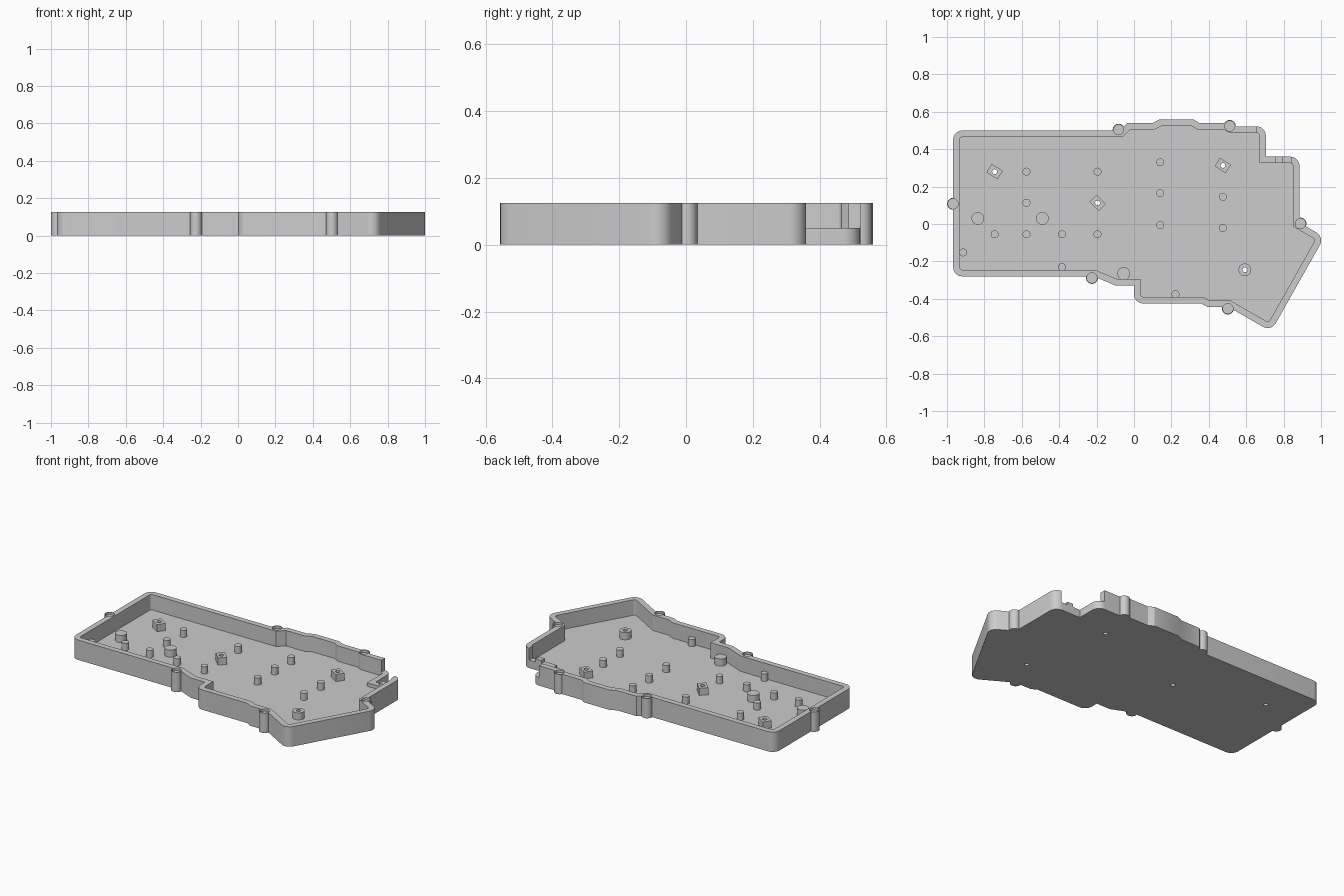
import bpy, bmesh, math
from mathutils import Vector, Matrix

if "Cube" in bpy.data.objects:
    bpy.data.objects.remove(bpy.data.objects["Cube"])

HEIGHT, FLOOR, WALL, POST_TOP = 0.125, 0.028, 0.035, 0.073
NOTCH_Z = 0.05

grey = bpy.data.materials.new("case grey")
grey.use_nodes = True
grey.diffuse_color = (0.604, 0.604, 0.604, 1)
bsdf = next(n for n in grey.node_tree.nodes if n.type == "BSDF_PRINCIPLED")
bsdf.inputs["Base Color"].default_value = grey.diffuse_color


def finish(bm, name):
    bmesh.ops.recalc_face_normals(bm, faces=bm.faces)
    mesh = bpy.data.meshes.new(name)
    bm.to_mesh(mesh)
    bm.free()
    mesh.materials.append(grey)
    ob = bpy.data.objects.new(name, mesh)
    bpy.context.collection.objects.link(ob)
    return ob


def add_cyl(bm, x, y, r, z0, z1, sides=32):
    bmesh.ops.create_cone(bm, cap_ends=True, segments=sides, radius1=r, radius2=r,
                          depth=z1 - z0, matrix=Matrix.Translation((x, y, (z0 + z1) / 2)))


def add_box(bm, x, y, sx, sy, z0, z1, turn=0):
    bmesh.ops.create_cube(bm, size=1, matrix=Matrix.Translation((x, y, (z0 + z1) / 2))
                          @ Matrix.Rotation(math.radians(turn), 4, "Z")
                          @ Matrix.Diagonal((sx, sy, z1 - z0, 1)))


def activate(ob):
    bpy.ops.object.select_all(action="DESELECT")
    ob.select_set(True)
    bpy.context.view_layer.objects.active = ob


def boolean(ob, tool, operation):
    tool.hide_render = True
    mod = ob.modifiers.new("cut", "BOOLEAN")
    mod.operation, mod.object, mod.solver = operation, tool, "EXACT"
    activate(ob)
    bpy.ops.object.modifier_apply(modifier=mod.name)
    bpy.data.objects.remove(tool)


def inset(pts, d):
    # mitred offset of a clockwise outline
    out = []
    for i, p in enumerate(pts):
        a = (p - pts[i - 1]).normalized()
        b = (pts[(i + 1) % len(pts)] - p).normalized()
        na, nb = Vector((a.y, -a.x)), Vector((b.y, -b.x))
        out.append(p + (na + nb) * d / (1 + na.dot(nb)))
    return out


def rounded(pts, radii, steps=8):
    out = []
    for i, (p, r) in enumerate(zip(pts, radii)):
        if r == 0:
            out.append(p)
            continue
        a = (pts[i - 1] - p).normalized()
        b = (pts[(i + 1) % len(pts)] - p).normalized()
        half = a.angle(b) / 2
        centre = p + (a + b).normalized() * r / math.sin(half)
        start = (p + a * r / math.tan(half) - centre).normalized()
        end = (p + b * r / math.tan(half) - centre).normalized()
        for k in range(steps + 1):
            out.append(centre + start.slerp(end, k / steps).normalized() * r)
    return out


# Clockwise outline: x, y, corner radius
outline = [
    (-.967, .50, .05), (-.075, .50, 0), (-.035, .54, 0), (.10, .54, 0), (.14, .56, 0),
    (.316, .56, 0), (.35, .54, 0), (.49, .54, 0), (.52, .522, 0), (.705, .522, .05),
    (.705, .36, 0), (.885, .36, .05), (.885, .007, 0), (1.018, -.07, .05),
    (.733, -.575, .05), (.508, -.445, 0), (.396, -.445, 0), (.36, -.425, 0),
    (0, -.425, .05), (0, -.33, 0), (-.096, -.33, 0), (-.215, -.28, 0), (-.967, -.28, .05)]
corners = [Vector(p[:2]) for p in outline]
radii = [p[2] for p in outline]
outer = rounded(corners, radii)
inner = rounded(inset(corners, WALL), [r and r - WALL for r in radii])

# Tray: floor and rim as one shell
bm = bmesh.new()
rings = [[bm.verts.new((p.x, p.y, z)) for p in loop]
         for loop, z in ((outer, 0), (outer, HEIGHT), (inner, HEIGHT), (inner, FLOOR))]
for low, high in zip(rings, rings[1:]):
    for i in range(len(low)):
        bm.faces.new((low[i - 1], low[i], high[i], high[i - 1]))
bm.faces.new(rings[0])
bm.faces.new(rings[-1])
case = finish(bm, "case_tray")

# Round magnet holders along the rim
holders = [(-.967, .108), (-.082, .504), (.512, .524), (.89, .002), (.502, -.452), (-.225, -.288)]
bm = bmesh.new()
for x, y in holders:
    add_cyl(bm, x, y, .032, 0, HEIGHT)
boolean(case, finish(bm, "holder_tool"), "UNION")

# Magnet pockets, screw holes and the connector notch
screws = [(-.745, .28, -33), (-.195, .113, -45), (.475, .313, -33), (.593, -.245, None)]
bm = bmesh.new()
for x, y in holders:
    add_cyl(bm, x, y, .027, HEIGHT - .015, HEIGHT + .02)
for x, y, _ in screws:
    add_cyl(bm, x, y, .013, -.02, FLOOR + .02, 20)
add_box(bm, .748, .44, .184, .26, NOTCH_Z, HEIGHT + .05)
boolean(case, finish(bm, "pocket_tool"), "DIFFERENCE")

# Small lug on the low wall of the notch
bm = bmesh.new()
add_box(bm, .775, .3425, .04, WALL, NOTCH_Z - .01, NOTCH_Z + .02)
finish(bm, "notch_lug")

# Screw bosses with through holes
bm = bmesh.new()
for x, y, turn in screws:
    if turn is None:
        add_cyl(bm, x, y, .034, FLOOR - .005, POST_TOP)
    else:
        add_box(bm, x, y, .07, .053, FLOOR - .005, POST_TOP, turn)
bosses = finish(bm, "screw_bosses")
bm = bmesh.new()
for x, y, _ in screws:
    add_cyl(bm, x, y, .013, -.02, POST_TOP + .02, 20)
boolean(bosses, finish(bm, "screw_tool"), "DIFFERENCE")

# Support posts
bm = bmesh.new()
for x, y in [(-.575, .28), (-.195, .28), (.14, .33), (-.575, .113), (.14, .165), (.475, .145),
             (.14, -.005), (.475, -.022), (-.745, -.055), (-.575, -.055), (-.385, -.055),
             (-.195, -.055), (-.385, -.23), (-.913, -.152), (.222, -.375)]:
    add_cyl(bm, x, y, .021, FLOOR - .005, POST_TOP, 24)
for x, y in [(-.835, .03), (-.49, .03), (-.055, -.265)]:
    add_cyl(bm, x, y, .034, FLOOR - .005, POST_TOP)
posts = finish(bm, "support_posts")

for ob in (case, bosses, posts):
    activate(ob)
    bpy.ops.object.shade_smooth_by_angle(angle=math.radians(30))
